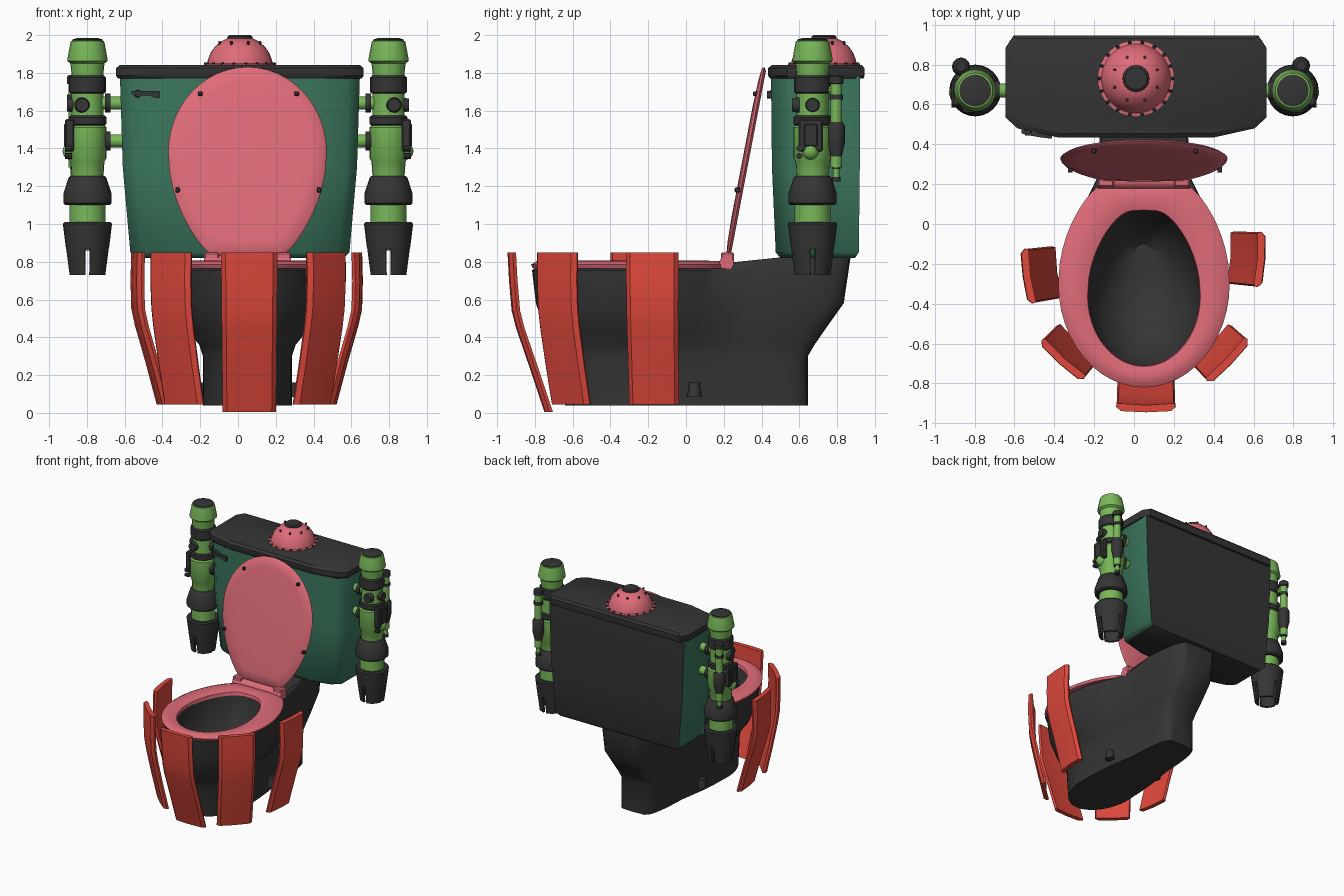
import bpy, bmesh
from math import sin, cos, pi, radians, tau
from mathutils import Vector, Matrix

if "Cube" in bpy.data.objects:
    bpy.data.objects.remove(bpy.data.objects["Cube"])

def material(name, r, g, b):
    m = bpy.data.materials.new(name)
    m.diffuse_color = (r, g, b, 1)
    m.use_nodes = True
    m.node_tree.nodes["Principled BSDF"].inputs["Base Color"].default_value = m.diffuse_color
    return m

DARK = material("charcoal", .035, .035, .035)
PINK = material("pink", .74, .15, .19)
TEAL = material("teal", .045, .19, .115)
LIME = material("lime", .19, .48, .10)
RED = material("red", .74, .065, .045)

def finish(name, bm, mat, angle=35):
    bmesh.ops.recalc_face_normals(bm, faces=bm.faces)
    me = bpy.data.meshes.new(name)
    bm.to_mesh(me)
    bm.free()
    ob = bpy.data.objects.new(name, me)
    bpy.context.collection.objects.link(ob)
    me.materials.append(mat)
    bpy.ops.object.select_all(action='DESELECT')
    ob.select_set(True)
    bpy.context.view_layer.objects.active = ob
    bpy.ops.object.shade_smooth_by_angle(angle=radians(angle))
    return ob

def loft(name, rings, mat, caps=True, loop=False, angle=35):
    """Skin a stack of point rings."""
    bm = bmesh.new()
    vs = [[bm.verts.new(p) for p in r] for r in rings]
    n = len(vs[0])
    for a, b in zip(vs, vs[1:] + (vs[:1] if loop else [])):
        for i in range(n):
            j = (i + 1) % n
            bm.faces.new((a[i], a[j], b[j], b[i]))
    if caps:
        bm.faces.new(vs[0])
        bm.faces.new(vs[-1])
    return finish(name, bm, mat, angle)

def lathe(name, profile, at, mat, seg=20, arc=None):
    """Spin (radius, z) points around a vertical axis; arc=(start, end) makes a closed sector."""
    a0, a1 = arc or (0, tau)
    turns = [a0 + (a1 - a0) * i / seg for i in range(seg + 1 if arc else seg)]
    if arc:
        return loft(name, [[(at[0] + r * cos(t), at[1] + r * sin(t), z) for r, z in profile] for t in turns], mat)
    return loft(name, [[(at[0] + r * cos(t), at[1] + r * sin(t), z) for t in turns] for r, z in profile], mat)

def rod(name, p, q, r1, r2, mat, seg=14):
    p, q = Vector(p), Vector(q)
    bm = bmesh.new()
    rot = (q - p).to_track_quat('Z', 'Y').to_matrix().to_4x4()
    bmesh.ops.create_cone(bm, cap_ends=True, segments=seg, radius1=r1, radius2=r2,
                          depth=(q - p).length, matrix=Matrix.Translation((p + q) / 2) @ rot)
    return finish(name, bm, mat)

def box(name, c, size, mat, bevel=.008):
    bm = bmesh.new()
    bmesh.ops.create_cube(bm, size=1, matrix=Matrix.Translation(c) @ Matrix.Diagonal((*size, 1)))
    bmesh.ops.bevel(bm, geom=bm.edges[:], offset=bevel, segments=1, affect='EDGES')
    return finish(name, bm, mat)

def ball(name, c, r, mat):
    bm = bmesh.new()
    bmesh.ops.create_uvsphere(bm, u_segments=14, v_segments=8, radius=r, matrix=Matrix.Translation(c))
    return finish(name, bm, mat)

CX = .05
def egg(z, hw, yf, yb, hb, ym=-.3, yt=.22, n=48, power=.3):
    """Rounded front, tapering to a squarish back of half-width hb."""
    pts = []
    for i in range(n):
        c, s = cos(tau * i / n), sin(tau * i / n)
        if s <= 1e-6:
            pts.append(Vector((CX + hw * c, ym + (ym - yf) * s, z)))
            continue
        y = ym + (yb - ym) * s ** .8
        k = min(1, (y - ym) / (min(yt, yb) - ym))
        w = hw + (hb - hw) * k * k
        pts.append(Vector((CX + w * (abs(c) ** power) * (1 if c > 0 else -1), y, z)))
    return pts

def opening(z, hw, yf, yb):
    return egg(z, hw, yf, yb, hw * .62, ym=(yf * .55 + yb * .45), power=.5)

# bowl and pedestal, with the hollow basin
rim = [egg(.755, .4, -.815, .87, .235), egg(.765, .385, -.80, .87, .23)]
for ring in rim:
    for p in ring:
        p.z += .06 * max(0, min(1, (p.y - .25) / .25))
loft("bowl", [egg(.04, .235, -.64, .645, .19), egg(.30, .235, -.67, .645, .19),
              egg(.36, .255, -.70, .68, .20), egg(.44, .32, -.745, .735, .215),
              egg(.58, .38, -.795, .835, .23)] + rim +
     [opening(.765, .285, -.72, .075), opening(.70, .28, -.71, .065), opening(.58, .24, -.64, .02),
      opening(.46, .16, -.5, -.04), opening(.41, .06, -.3, -.1)], DARK)
for s in (-1, 1):
    rod("floor_bolt_cap", (CX + s * .235, .045, .085), (CX + s * .235, .045, .16), .038, .028, DARK)

# seat ring
loft("seat", [egg(.765, .42, -.81, .2, .27, power=.2), egg(.785, .43, -.82, .21, .275, power=.2),
              egg(.803, .40, -.79, .18, .24, power=.25), opening(.806, .33, -.755, .11),
              opening(.795, .283, -.715, .07), opening(.768, .278, -.71, .065)],
     PINK, caps=False, loop=True, angle=60)

# raised seat cover, tilted back from the hinge
TILT = radians(10.8)
def cover_ring(h, inset):
    out = []
    for p in egg(0, .42 - inset, -.82 + inset, .2 - inset, .235 - inset * .8, ym=-.36, power=.15):
        d = .22 - p.y
        out.append((p.x, .22 + d * sin(TILT) - h * cos(TILT), .81 + d * cos(TILT) + h * sin(TILT)))
    return out
loft("seat_cover", [cover_ring(-.012, .22), cover_ring(-.012, .02), cover_ring(0, 0),
                    cover_ring(.012, .012), cover_ring(.018, .08), cover_ring(.022, .22)], PINK, angle=60)
for x, z in ((-.2, 1.69), (.31, 1.69), (-.32, 1.18), (.43, 1.18)):
    box("cover_bumper", (x, .22 + (z - .81) * .19 - .018, z), (.024, .03, .024), DARK, .004)
rod("hinge_bar", (-.18, .215, .795), (.28, .215, .795), .038, .038, PINK)
for s in (-1, 1):
    box("hinge_block", (CX + s * .19, .22, .81), (.08, .07, .08), PINK)

# tank and its lid
def tank_ring(z, hw, yf, yb, cut=.0):
    half = [(hw - cut, yb), (hw, yb - .02 - cut), (hw, yf + .10), (hw - .06, yf + .045), (hw * .6, yf)]
    return [(.01 + x, y, z) for x, y in half] + [(.01 - x, y, z) for x, y in reversed(half)]
tank = loft("tank", [tank_ring(.82, .55, .50, .895), tank_ring(.85, .58, .475, .915),
                     tank_ring(1.3, .62, .455, .92), tank_ring(1.78, .635, .45, .92)], TEAL, angle=50)
tank.data.materials.append(DARK)
for f in tank.data.polygons:
    if f.normal.y > .7 or f.normal.z < -.8:
        f.material_index = 1
loft("tank_lid", [tank_ring(1.77, .645, .445, .94, .04), tank_ring(1.785, .655, .435, .945, .04),
                  tank_ring(1.825, .655, .435, .945, .04), tank_ring(1.842, .635, .455, .93, .04)], DARK)
rod("flush_pivot", (-.53, .52, 1.69), (-.53, .445, 1.69), .022, .018, DARK)
loft("flush_lever", [[(x, y + dy, z + dz) for dy, dz in ((-.01, -h), (.01, -h), (.01, h), (-.01, h))]
                     for x, y, z, h in ((-.565, .465, 1.695, .008), (-.53, .455, 1.692, .012),
                                        (-.47, .445, 1.692, .012), (-.43, .44, 1.685, .02),
                                        (-.412, .44, 1.685, .016))], DARK)

# flush button dome with rivets
D = (.01, .73)
lathe("dome", [(.19, 1.835), (.19, 1.846), (.174, 1.85)] +
      [(.172 * cos(a), 1.84 + .155 * sin(a)) for a in (.2, .45, .7, .95, 1.17)], D, PINK, 32)
lathe("dome_button", [(.068, 1.975), (.066, 1.992), (.055, 2.0)], D, DARK, 24)
for i in range(18):
    a = tau * i / 18
    box("dome_rivet", (D[0] + .183 * cos(a), D[1] + .183 * sin(a), 1.849), (.016, .016, .012), DARK, .003)
for i in range(8):
    a = tau * (i + .5) / 8
    x, y = D[0] + .112 * cos(a), D[1] + .112 * sin(a)
    rod("dome_stud", (x, y, 1.94), (x + .006 * cos(a), y + .006 * sin(a), 1.967), .008, .007, DARK, 8)

# five red armour petals round the bowl: top centre, facing angle, width, side profile
SIDE = ((0, .85), (.004, .7), (0, .55), (-.02, .46), (-.075, .27), (-.135, .045))
CORNER = ((0, .85), (.002, .7), (-.005, .55), (-.02, .45), (-.06, .25), (-.105, .045))
FRONT = ((0, .85), (-.008, .7), (-.022, .54), (-.045, .45), (-.11, .26), (-.195, .005))
for x, y, deg, w, prof in ((.06, -.945, -90, .3, FRONT), (.655, -.18, -4, .28, SIDE),
                           (-.555, -.265, 188, .28, SIDE), (.488, -.702, -44, .295, CORNER),
                           (-.375, -.70, 228, .29, CORNER)):
    n = Vector((cos(radians(deg)), sin(radians(deg)), 0))
    t = Vector((-n.y, n.x, 0))
    section = [(-.5, .028), (-.42, .006), (0, 0), (.42, .006), (.5, .028), (.47, .045), (0, .036), (-.47, .045)]
    loft("petal", [[Vector((x, y, z)) + t * u * w * (1 - .07 * (.85 - z)) + n * (o - d) for u, d in section]
                   for o, z in prof], RED, angle=30)

# twin thrusters
BODY = ((LIME, [(.06, 1.978), (.088, 1.968), (.092, 1.95), (.106, 1.875), (.106, 1.862), (.09, 1.85), (.083, 1.78)]),
        (DARK, [(.088, 1.785), (.097, 1.775), (.097, 1.70), (.088, 1.69)]),
        (LIME, [(.084, 1.70), (.084, 1.56)]),
        (DARK, [(.09, 1.575), (.1, 1.565), (.1, 1.53), (.09, 1.52)]),
        (LIME, [(.09, 1.525), (.102, 1.51), (.102, 1.35), (.09, 1.33), (.084, 1.24)]),
        (DARK, [(.09, 1.255), (.1, 1.245), (.128, 1.16), (.128, 1.11), (.118, 1.10)]),
        (LIME, [(.095, 1.11), (.095, 1.0)]),
        (DARK, [(.08, 1.965), (.08, 1.977), (.055, 1.984)]))
for s in (-1, 1):
    c = (.797 * s, .67)
    for mat, prof in BODY:
        lathe("thruster_body", prof, c, mat)
    # slotted nozzle
    lathe("nozzle_collar", [(.05, 1.0), (.12, 1.01), (.13, 1.0), (.114, .87), (.098, .87), (.06, .97)], c, DARK, 24)
    for k in range(4):
        a = k * pi / 2
        lathe("nozzle_flap", [(.115, .88), (.095, .73), (.078, .73), (.095, .88)], c, DARK, 6,
              arc=(a + .12, a + pi / 2 - .12))
    lathe("nozzle_core", [(.05, 1.0), (.05, .88), (.03, .86)], c, LIME)
    # arms joining the tank
    for z in (1.64, 1.44):
        rod("mount_arm", (s * .6, .67, z), (s * .75, .67, z), .035, .035, LIME)
        rod("mount_collar", (s * .675, .67, z), (s * .705, .67, z), .05, .05, DARK)
    # front knob and outer bracket
    rod("front_knob", (s * .825, .6, 1.63), (s * .825, .56, 1.63), .042, .034, DARK)
    rod("outer_knob", (s * .86, .67, 1.63), (s * .905, .67, 1.63), .04, .034, DARK)
    box("outer_bracket", (s * .89, .66, 1.47), (.05, .13, .17), DARK)
    box("bracket_plate", (s * .912, .66, 1.47), (.02, .07, .12), DARK, .005)
    for z in (1.36, 1.40):
        rod("bracket_pin", (s * .88, .6, z), (s * .915, .6, z), .016, .016, DARK, 8)
    ball("outer_ball", (s * .885, .66, 1.385), .045, LIME)
    # slim side tube behind
    d = (.838, .795) if s > 0 else (-.868, .79)
    lathe("side_tube", [(.02, 1.78), (.03, 1.77), (.03, 1.3), (.018, 1.3), (.018, 1.23)], d, LIME, 12)
    lathe("side_tube_cap", [(.025, 1.79), (.038, 1.78), (.038, 1.745), (.03, 1.74)], d, DARK, 12)
    lathe("side_tube_ring", [(.036, 1.685), (.036, 1.66)], d, DARK, 12)
    lathe("side_tube_valve", [(.034, 1.54), (.046, 1.52), (.046, 1.43), (.026, 1.34), (.022, 1.29)], d, DARK, 12)
    lathe("side_tube_tip", [(.023, 1.25), (.023, 1.225)], d, DARK, 12)
    for z in (1.71, 1.48):
        rod("tube_arm", (c[0], c[1], z), (d[0], d[1], z), .02, .02, LIME, 10)
